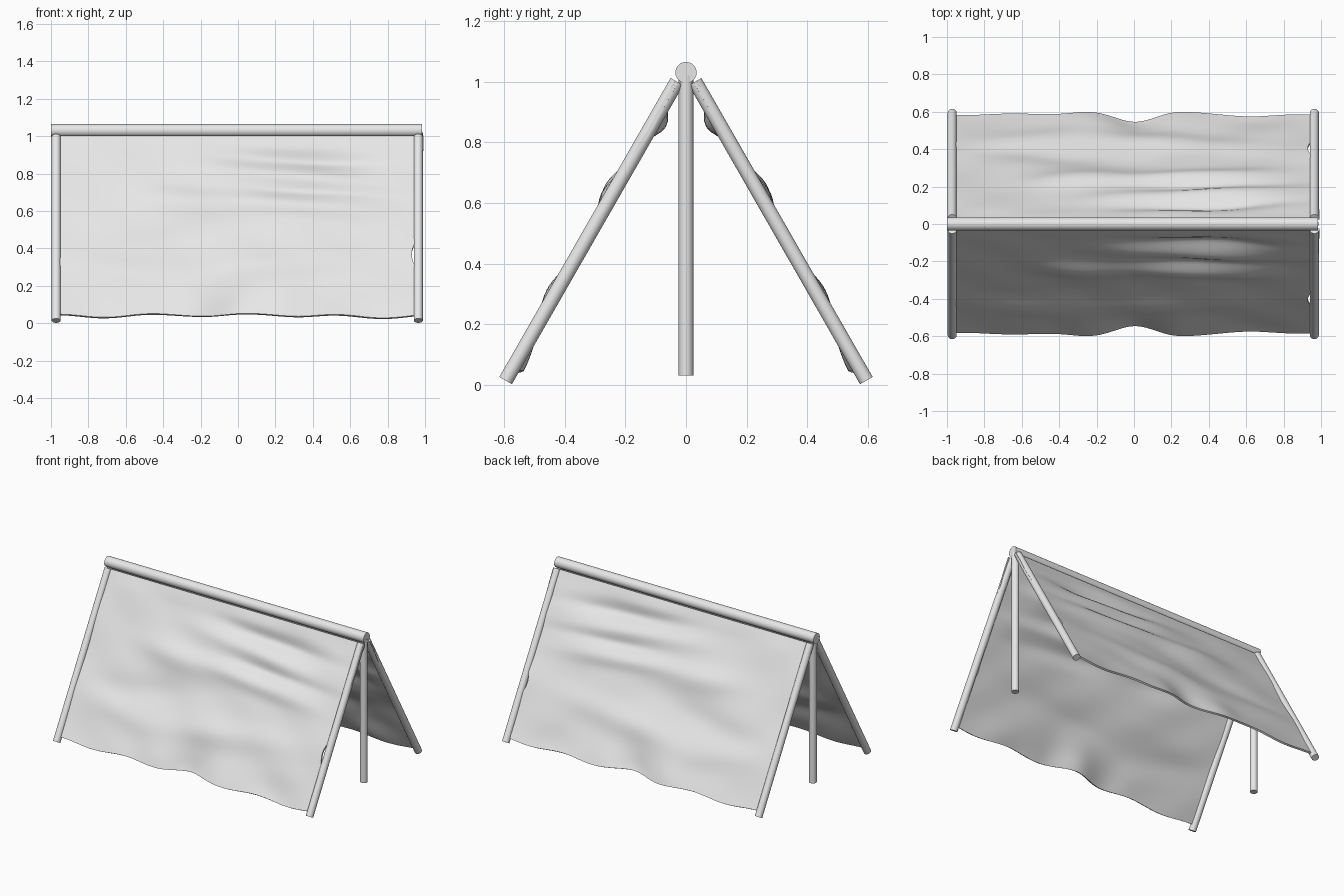
import bpy
from math import sin, exp, pi
from mathutils import Vector

cube = bpy.data.objects.get("Cube")
if cube:
    bpy.data.objects.remove(cube, do_unlink=True)

# Single plain grey for canvas and poles
grey = bpy.data.materials.new("plain_grey")
grey.use_nodes = True
GREY = (0.8, 0.8, 0.8, 1)
grey.diffuse_color = GREY
grey.node_tree.nodes["Principled BSDF"].inputs["Base Color"].default_value = GREY


def pole(name, start, end, radius):
    a, b = Vector(start), Vector(end)
    bpy.ops.mesh.primitive_cylinder_add(vertices=24, radius=radius,
                                        depth=(b - a).length, location=(a + b) / 2)
    ob = bpy.context.object
    ob.name = name
    ob.rotation_euler = (b - a).to_track_quat('Z', 'Y').to_euler()
    ob.data.materials.append(grey)
    bpy.ops.object.shade_smooth_by_angle(angle=0.7)


# Frame: ridge, upright posts and splayed legs
pole("ridge_pole", (-1, 0, 1.03), (0.985, 0, 1.03), 0.035)
for side, x in (("right", -0.972), ("left", 0.964)):
    pole(side + "_post", (x, 0, 0.03), (x, 0, 1.02), 0.024)
    for end, s in (("front", -1), ("back", 1)):
        pole(f"{end}_{side}_leg", (x, s * 0.595, 0.014), (x, s * 0.03, 1.0), 0.024)


def bump(u, v, cu, cv, wu, wv, tilt=0):
    """Soft fold centred at (cu, cv), long in u and tilted across the sheet."""
    dv = v - cv - tilt * (u - cu)
    return exp(-((u - cu) / wu) ** 2 - (dv / wv) ** 2)


# Folds: centre x, centre down the slope, width, height, tilt, depth
FOLDS = [
    (0.35, 0.13, 0.4, 0.045, 0.05, -0.035),
    (0.3, 0.23, 0.4, 0.04, 0.08, 0.018),
    (0.45, 0.31, 0.35, 0.03, 0.05, -0.012),
    (0.3, 0.39, 0.4, 0.05, 0.08, 0.028),
    (-0.25, 0.38, 0.3, 0.07, 0.1, 0.024),
    (-0.45, 0.6, 0.4, 0.08, -0.15, -0.014),
    (0.2, 0.72, 0.5, 0.08, -0.1, 0.022),
    (-0.6, 0.75, 0.25, 0.08, 0.2, 0.016),
    (0.0, 1.0, 0.13, 0.12, 0, -0.03),
    (0.22, 0.97, 0.12, 0.12, 0, 0.014),
    (-0.25, 0.96, 0.12, 0.1, 0, 0.014),
    (0.65, 0.95, 0.2, 0.1, 0, -0.014),
]

# Canvas: one rippled sheet on the front slope, mirrored to the back
COLS, ROWS = 90, 60
top, bottom = Vector((0, -0.03, 1.0)), Vector((0, -0.582, 0.038))
slope = bottom - top
outward = Vector((0, slope.z, -slope.y)).normalized()
verts, faces = [], []
for j in range(ROWS + 1):
    v = j / ROWS
    left = 0.992 - 0.02 * v - 0.05 * bump(0, v, 0, 0.66, 1, 0.1) - 0.03 * bump(0, v, 0, 0.9, 1, 0.06)
    right = -0.966 + 0.008 * sin(9 * v)
    for i in range(COLS + 1):
        x = right + (left - right) * i / COLS
        off = sum(d * bump(x, v, cu, cv, wu, wv, t) for cu, cv, wu, wv, t, d in FOLDS)
        off += 0.003 * sin(7 * x + 11 * v) + 0.002 * sin(13 * x - 17 * v)
        off *= min(1, v * 12)
        hem = 0.008 * sin(pi * 4 * x + 1) + 0.02 * bump(x, 0, 0, 0, 0.14, 1)
        p = top + slope * v * (1 - hem * v ** 6) + outward * off
        verts.append((x, p.y, p.z))
W = COLS + 1
for j in range(ROWS):
    for i in range(COLS):
        a = j * W + i
        faces.append((a, a + W, a + W + 1, a + 1))
mesh = bpy.data.meshes.new("canvas_sheets")
mesh.from_pydata(verts, [], faces)
mesh.materials.append(grey)
mesh.shade_smooth()
canvas = bpy.data.objects.new("canvas_sheets", mesh)
bpy.context.collection.objects.link(canvas)
solid = canvas.modifiers.new("thickness", 'SOLIDIFY')
solid.thickness = 0.012
solid.offset = 0
mirror = canvas.modifiers.new("back_slope", 'MIRROR')
mirror.use_axis = (False, True, False)
mirror.use_mirror_merge = False

# Keep the cut edges of the canvas crisp
bpy.ops.object.select_all(action='DESELECT')
canvas.select_set(True)
bpy.context.view_layer.objects.active = canvas
for m in list(canvas.modifiers):
    bpy.ops.object.modifier_apply(modifier=m.name)
bpy.ops.object.shade_smooth_by_angle(angle=0.7)
